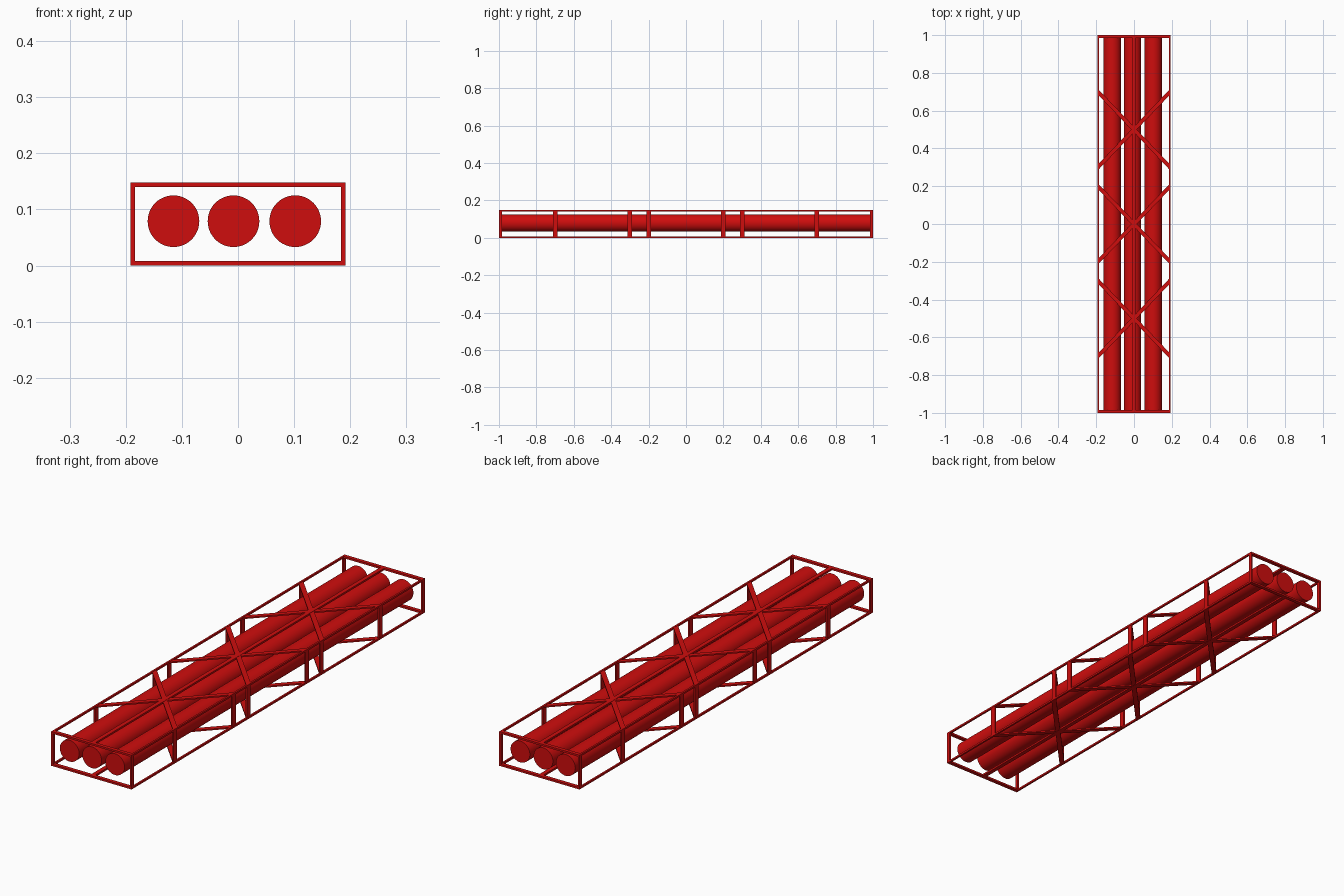
import bpy, bmesh, math

if "Cube" in bpy.data.objects:
    bpy.data.objects.remove(bpy.data.objects["Cube"])

W, H, L = 0.192, 0.148, 1.0      # half width, height, half length
T = 0.008                        # bar thickness

red = bpy.data.materials.new("red_paint")
red.diffuse_color = (0.62, 0.004, 0.004, 1)
red.use_nodes = True
red.node_tree.nodes["Principled BSDF"].inputs["Base Color"].default_value = red.diffuse_color


def prism(name, outline, z0, z1):
    """Extrude an xy outline from z0 to z1."""
    bm = bmesh.new()
    face = bm.faces.new([bm.verts.new((x, y, z0)) for x, y in outline])
    up = bmesh.ops.extrude_face_region(bm, geom=[face])
    verts = [v for v in up["geom"] if isinstance(v, bmesh.types.BMVert)]
    bmesh.ops.translate(bm, verts=verts, vec=(0, 0, z1 - z0))
    bmesh.ops.recalc_face_normals(bm, faces=bm.faces)
    me = bpy.data.meshes.new(name)
    bm.to_mesh(me)
    bm.free()
    me.materials.append(red)
    ob = bpy.data.objects.new(name, me)
    bpy.context.collection.objects.link(ob)
    return ob


def box(name, x0, x1, y0, y1, z0, z1):
    return prism(name, [(x0, y0), (x1, y0), (x1, y1), (x0, y1)], z0, z1)


# Long rails: both edges and the centre line, top and bottom
for level, z in (("bottom", 0), ("top", H - T)):
    for side, x, w in (("left", -W, T), ("right", W - T, T), ("centre", -0.009, 0.018)):
        box(f"{level}_{side}_rail", x, x + w, -L, L, z, z + T)

# Rectangular end frames
D = 0.016
for end, y in (("front", -L), ("back", L - D)):
    for level, z in (("bottom", 0), ("top", H - T)):
        box(f"{end}_{level}_bar", -W, W, y, y + D, z, z + T)
    for side, x in (("left", -W), ("right", W - T)):
        box(f"{end}_{side}_post", x, x + T, y, y + D, 0, H)

# Crossed braces with side struts
e, hw, bx = 0.2, 0.015, W - 0.001
for i, c in enumerate((-0.5, 0, 0.5)):
    for s in (-1, 1):
        y0, y1 = c - s * e, c + s * e
        outline = [(-bx, y0 - hw), (bx, y1 - hw), (bx, y1 + hw), (-bx, y0 + hw)]
        for level, z in (("bottom", 0.001), ("top", H - T + 0.001)):
            prism(f"{level}_brace_{i}", outline, z, z + T - 0.002)
        for side, x in (("left", -bx), ("right", bx - T + 0.002)):
            box(f"{side}_strut_{i}", x, x + T - 0.002, y0 - 0.012, y0 + 0.012, T / 2, H - T / 2)

# Three long tubes
for i, x in enumerate((-0.115, -0.008, 0.102)):
    bpy.ops.mesh.primitive_cylinder_add(vertices=48, radius=0.046, depth=1.97,
                                        location=(x, 0, 0.079),
                                        rotation=(math.pi / 2, 0, 0))
    tube = bpy.context.object
    tube.name = f"tube_{i}"
    tube.data.materials.append(red)
    bpy.ops.object.shade_smooth_by_angle(angle=math.radians(30))
